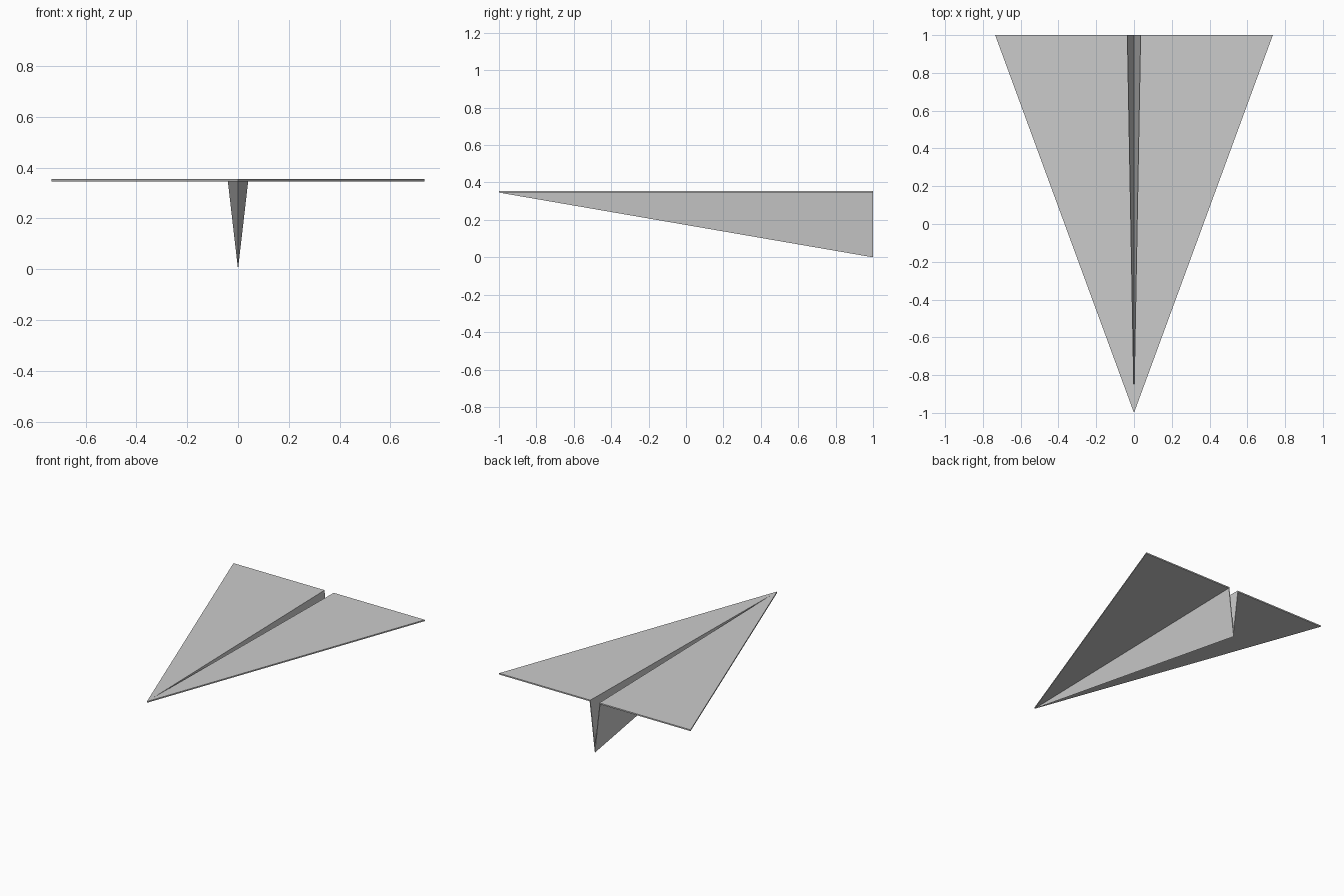
import bpy
import bmesh

cube = bpy.data.objects.get("Cube")
if cube:
    bpy.data.objects.remove(cube, do_unlink=True)

# Paper colour
paper = bpy.data.materials.new("grey_paper")
paper.use_nodes = True
colour = (0.6, 0.6, 0.6, 1.0)
paper.diffuse_color = colour
paper.node_tree.nodes["Principled BSDF"].inputs["Base Color"].default_value = colour

TOP, UNDER = 0.355, 0.346
NOSE, TAIL = -1.0, 1.0
FOLD_START = -0.92


def folded_sheet(name, outside, inside):
    """Thin sheet between two matching outlines, mirrored across the centre fold."""
    bm = bmesh.new()
    a = [bm.verts.new(p) for p in outside]
    b = [bm.verts.new(p) for p in inside]
    bm.faces.new(a)
    bm.faces.new(b[::-1])
    for i in range(len(a)):
        j = (i + 1) % len(a)
        side = [a[j], a[i], b[i], b[j]]
        # Leave the centre plane open so the halves join
        if any(abs(v.co.x) > 1e-5 for v in side):
            bm.faces.new(side)
    bmesh.ops.recalc_face_normals(bm, faces=bm.faces)
    # Point the first outline's face away from the second one
    first = bm.faces[:][0]
    gap = first.calc_center_median() - sum((v.co for v in b), b[0].co * 0) / len(b)
    if first.normal.dot(gap) < 0:
        bmesh.ops.reverse_faces(bm, faces=bm.faces)
    mesh = bpy.data.meshes.new(name)
    bm.to_mesh(mesh)
    bm.free()
    mesh.materials.append(paper)
    obj = bpy.data.objects.new(name, mesh)
    bpy.context.collection.objects.link(obj)
    mirror = obj.modifiers.new("other_half", "MIRROR")
    mirror.use_clip = True
    mirror.merge_threshold = 0.0005
    return obj


# Flat wings, split along the centre by the narrow fold
wing = [(0, NOSE), (0.735, TAIL), (0.035, TAIL), (0, FOLD_START)]
folded_sheet("wings", [(x, y, TOP) for x, y in wing],
             [(x, y, UNDER) for x, y in wing])

# V-shaped keel, open at the top and the back
folded_sheet("keel",
             [(0, NOSE, UNDER), (0, TAIL, 0), (0.04, TAIL, UNDER)],
             [(0, FOLD_START, UNDER), (0, TAIL, 0.04), (0.035, TAIL, UNDER)])
